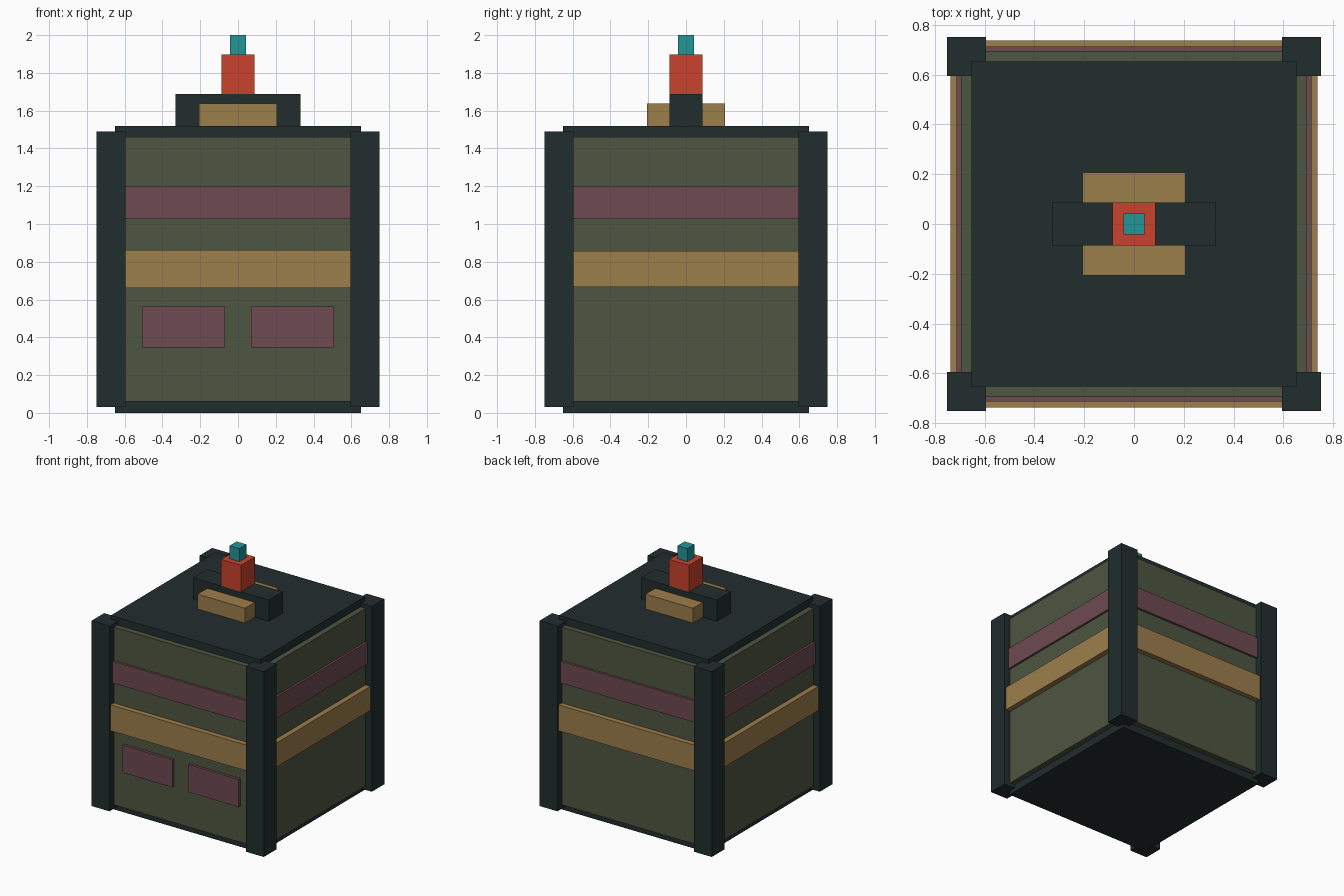
import bpy
from mathutils import Matrix
import math

if "Cube" in bpy.data.objects:
    bpy.data.objects.remove(bpy.data.objects["Cube"])


def material(name, rgb):
    """Flat colour given as 0-255 sRGB, stored as linear."""
    m = bpy.data.materials.new(name)
    lin = [((c / 255 + 0.055) / 1.055) ** 2.4 for c in rgb]
    m.diffuse_color = (*lin, 1)
    m.use_nodes = True
    m.node_tree.nodes["Principled BSDF"].inputs["Base Color"].default_value = m.diffuse_color
    return m


DARK = material("dark slate", (34, 45, 46))
GREEN = material("olive green", (78, 86, 65))
PLUM = material("dusty plum", (110, 74, 82))
TAN = material("tan", (156, 126, 76))
RED = material("red", (202, 66, 46))
TEAL = material("teal", (36, 150, 150))


def box(name, mat, x, y, z, turn=0.0):
    """Box from (min, max) ranges, optionally turned about the z axis."""
    corners = [(a, b, c) for c in z for b in y for a in x]
    faces = [(0, 2, 3, 1), (4, 5, 7, 6), (0, 1, 5, 4),
             (2, 6, 7, 3), (0, 4, 6, 2), (1, 3, 7, 5)]
    mesh = bpy.data.meshes.new(name)
    mesh.from_pydata(corners, [], faces)
    mesh.transform(Matrix.Rotation(turn, 4, 'Z'))
    mesh.materials.append(mat)
    obj = bpy.data.objects.new(name, mesh)
    bpy.context.collection.objects.link(obj)
    return obj


def block(name, mat, hx, hy, z):
    return box(name, mat, (-hx, hx), (-hy, hy), z)


# Crate body with top and bottom plates
block("body", GREEN, 0.695, 0.695, (0.06, 1.46))
block("bottom_plate", DARK, 0.652, 0.652, (0.0, 0.06))
block("top_plate", DARK, 0.652, 0.652, (1.46, 1.52))

# Corner posts
for sx in (-1, 1):
    for sy in (-1, 1):
        box("corner_post", DARK, sorted((sx * 0.595, sx * 0.75)),
            sorted((sy * 0.595, sy * 0.75)), (0.03, 1.49))

# Horizontal bands on all four sides
for i in range(4):
    turn = i * math.pi / 2
    tan_z = (0.66, 0.863) if i % 2 == 0 else (0.667, 0.857)
    box("upper_band", PLUM, (-0.62, 0.62), (-0.712, -0.68), (1.027, 1.198), turn)
    box("middle_band", TAN, (-0.62, 0.62), (-0.737, -0.68), tan_z, turn)

# Pair of front panels
for s in (-1, 1):
    box("front_panel", PLUM, sorted((s * 0.07, s * 0.507)),
        (-0.715, -0.68), (0.345, 0.562))

# Handle on the lid: dark bar, tan blocks on both sides, red stem, teal tip
block("lid_bar", DARK, 0.33, 0.087, (1.52, 1.688))
for s in (-1, 1):
    box("lid_block", TAN, (-0.207, 0.207),
        sorted((s * 0.087, s * 0.207)), (1.52, 1.637))
block("stem", RED, 0.087, 0.087, (1.688, 1.897))
block("tip", TEAL, 0.043, 0.043, (1.897, 2.0))
